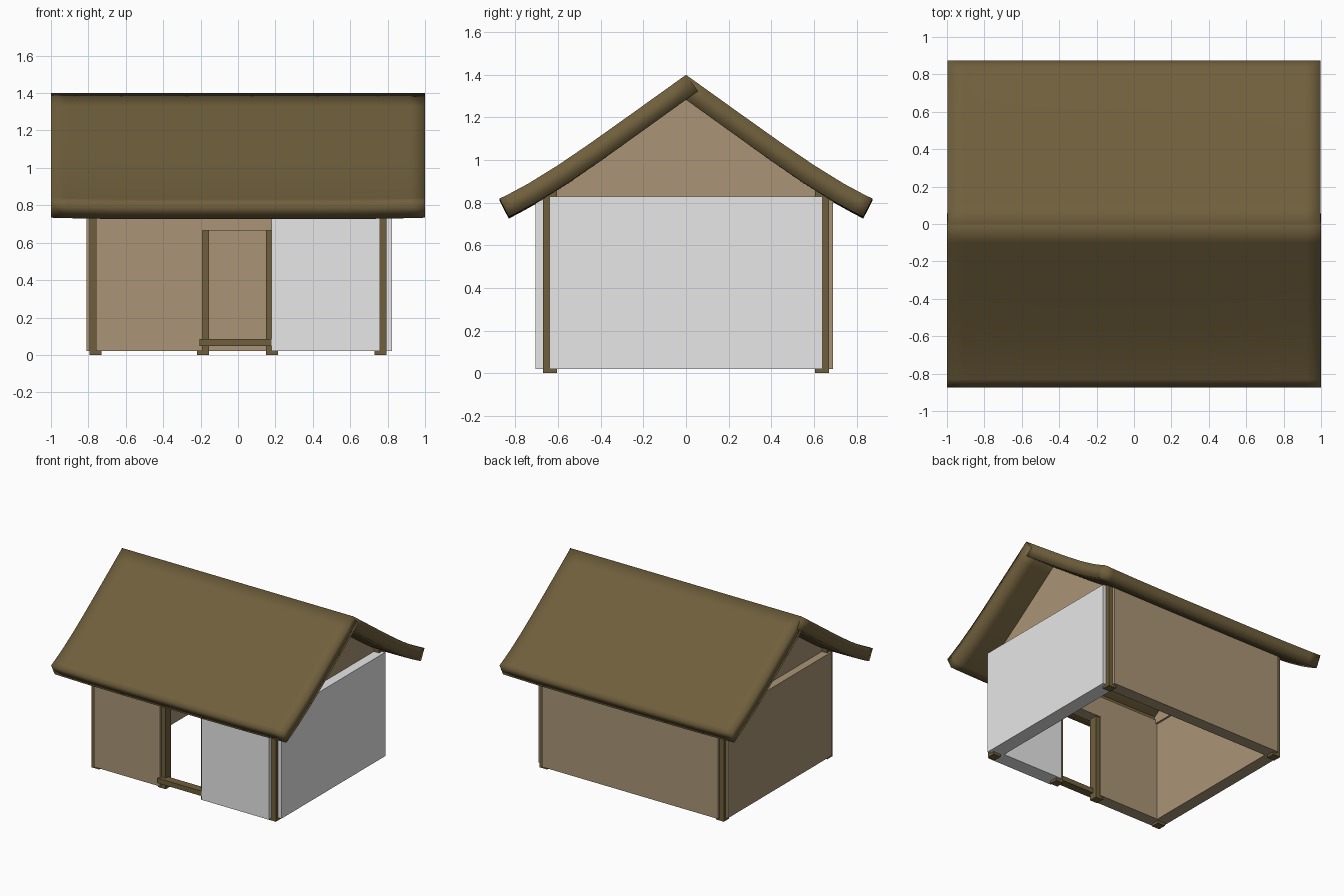
import bpy
import bmesh
from mathutils import Vector

if "Cube" in bpy.data.objects:
    bpy.data.objects.remove(bpy.data.objects["Cube"], do_unlink=True)


def material(name, rgb):
    mat = bpy.data.materials.new(name)
    mat.use_nodes = True
    colour = (*rgb, 1)
    mat.diffuse_color = colour
    mat.node_tree.nodes["Principled BSDF"].inputs["Base Color"].default_value = colour
    return mat


CLAY = material("tan clay", (0.40, 0.30, 0.18))
PLASTER = material("pale plaster", (0.80, 0.80, 0.80))
TIMBER = material("dark olive brown", (0.16, 0.114, 0.045))


def finish(name, bm, mat):
    bmesh.ops.recalc_face_normals(bm, faces=bm.faces)
    mesh = bpy.data.meshes.new(name)
    bm.to_mesh(mesh)
    bm.free()
    mesh.materials.append(mat)
    obj = bpy.data.objects.new(name, mesh)
    bpy.context.collection.objects.link(obj)
    return obj


def box(name, xs, ys, zs, mat):
    bm = bmesh.new()
    bmesh.ops.create_cube(bm, size=1)
    for v in bm.verts:
        v.co = [r[0] if c < 0 else r[1] for c, r in zip(v.co, (xs, ys, zs))]
    return finish(name, bm, mat)


# Walls, stopping short of the corners so the posts show in the notches
BASE, TOP = 0.02, 0.83
OUT_X, OUT_Y, THICK = 0.81, 0.69, 0.095
END_X, END_Y = 0.76, 0.64
DOOR_L, DOOR_R, DOOR_TOP = 0.18, -0.19, 0.665
front = (-OUT_Y, THICK - OUT_Y)
box("back_wall", (-END_X, END_X), (OUT_Y - THICK, OUT_Y), (BASE, TOP), CLAY)
box("right_wall", (-OUT_X, THICK - OUT_X), (-END_Y, END_Y), (BASE, TOP), CLAY)
box("front_wall", (-END_X, DOOR_R), front, (BASE, TOP), CLAY)
box("wall_above_door", (DOOR_R, DOOR_L), front, (DOOR_TOP, TOP), CLAY)
box("front_plaster_wall", (DOOR_L, END_X), (-0.705, -0.59), (BASE, TOP), PLASTER)
box("left_plaster_wall", (0.71, 0.823), (-END_Y, END_Y), (BASE, TOP), PLASTER)

# Posts on flat feet, and the wall plates they carry
for sy, side in ((-1, "front"), (1, "back")):
    ys = sorted((sy * 0.605, sy * 0.67))
    for sx, hand in ((-1, "right"), (1, "left")):
        xs = sorted((sx * 0.73, sx * 0.795))
        box(f"{side}_{hand}_post", xs, ys, (0, 0.86), TIMBER)
    box(f"{side}_wall_plate", (-0.79, 0.79), ys, (0.80, 0.87), TIMBER)
box("door_post_right", (-0.22, -0.155), (-0.67, -0.605), (0, DOOR_TOP + 0.01), TIMBER)
box("door_post_left", (0.15, 0.215), (-0.67, -0.605), (0, DOOR_TOP + 0.01), TIMBER)
box("door_threshold", (-0.205, 0.18), (-0.703, -0.64), (0.048, 0.086), TIMBER)

# Gable triangles, set back from the wall tops
half = [(0.63, 0.80), (0.61, 0.87), (0.3, 1.085)]
outline = half + [(0, 1.30)] + [(-y, z) for y, z in reversed(half)]
for sx, hand in ((-1, "right"), (1, "left")):
    bm = bmesh.new()
    face = bm.faces.new([bm.verts.new((sx * 0.70, y, z)) for y, z in outline])
    extruded = bmesh.ops.extrude_face_region(bm, geom=[face])["geom"]
    verts = [g for g in extruded if isinstance(g, bmesh.types.BMVert)]
    bmesh.ops.translate(bm, verts=verts, vec=(sx * 0.05, 0, 0))
    finish(f"{hand}_gable", bm, CLAY)

# Thick flared roof slopes
SLOPE = [Vector(p) for p in ((0, 1.40), (0.1, 1.328), (0.25, 1.22), (0.45, 1.076),
                             (0.6, 0.972), (0.74, 0.883), (0.83, 0.833), (0.875, 0.81))]
ROOF_THICK = 0.095


def roof_slope(name, sy, width):
    under = []
    for i, p in enumerate(SLOPE):
        along = SLOPE[min(i + 1, len(SLOPE) - 1)] - SLOPE[max(i - 1, 0)]
        under.append(p + Vector((along.y, -along.x)).normalized() * ROOF_THICK)
    n = len(SLOPE)
    bm = bmesh.new()
    rings = []
    for t in (-1, -0.92, -0.7, -0.35, 0, 0.35, 0.7, 0.92, 1):
        lift = 0.012 * t ** 4
        rings.append([bm.verts.new((t * width, sy * p.x, p.y + lift * max(0, p.x) ** 2))
                      for p in SLOPE + under])
    # top, underside, ridge edge and eave edge
    for a, b in zip(rings, rings[1:]):
        for k in range(n - 1):
            bm.faces.new((a[k], a[k + 1], b[k + 1], b[k]))
            bm.faces.new((a[n + k], b[n + k], b[n + k + 1], a[n + k + 1]))
        bm.faces.new((a[0], b[0], b[n], a[n]))
        bm.faces.new((a[n - 1], a[-1], b[-1], b[n - 1]))
    # gable ends
    for r in (rings[0], rings[-1]):
        for k in range(n - 1):
            bm.faces.new((r[k], r[k + 1], r[n + k + 1], r[n + k]))
    for f in bm.faces:
        f.smooth = True
    return finish(name, bm, TIMBER)


roof_slope("front_roof", -1, 1.0)
roof_slope("back_roof", 1, 0.997)
